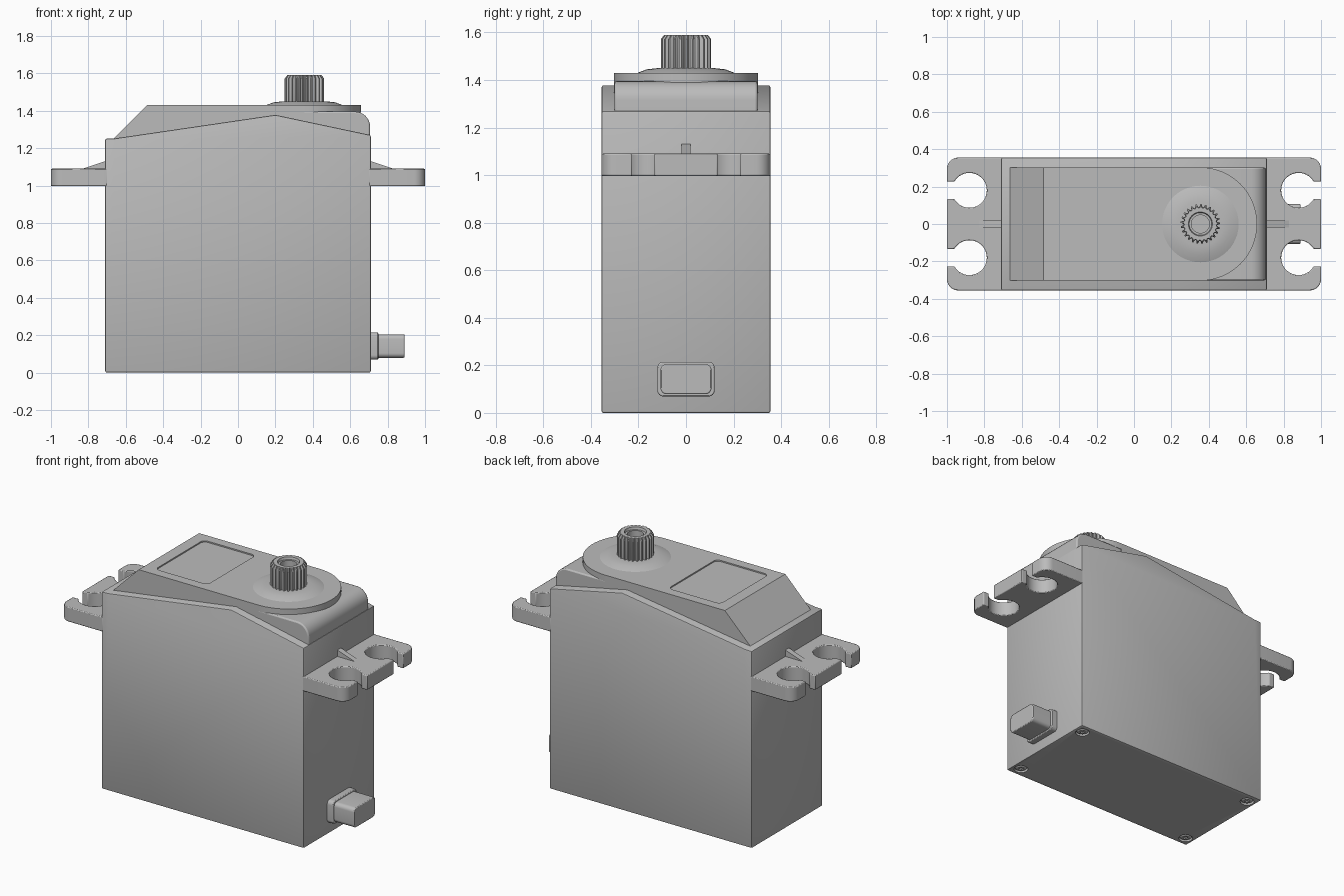
import bpy, bmesh
from math import sin, cos, pi, asin, radians

if "Cube" in bpy.data.objects:
    bpy.data.objects.remove(bpy.data.objects["Cube"], do_unlink=True)

GREY = (0.5, 0.5, 0.5, 1)
grey = bpy.data.materials.new("grey plastic")
grey.use_nodes = True
grey.diffuse_color = GREY
grey.node_tree.nodes["Principled BSDF"].inputs["Base Color"].default_value = GREY

HALF_W, COVER_W, SHAFT_X = 0.355, 0.303, 0.355


def finish(name, bm):
    bmesh.ops.recalc_face_normals(bm, faces=bm.faces)
    mesh = bpy.data.meshes.new(name)
    bm.to_mesh(mesh)
    bm.free()
    mesh.materials.append(grey)
    ob = bpy.data.objects.new(name, mesh)
    bpy.context.collection.objects.link(ob)
    return ob


def bevel(ob, width, segments=3):
    mod = ob.modifiers.new("bevel", "BEVEL")
    mod.width, mod.segments = width, segments
    mod.limit_method, mod.angle_limit = "ANGLE", radians(35)


def loft(name, rings):
    """Skin a list of equal-length point rings and cap both ends."""
    bm = bmesh.new()
    loops = [[bm.verts.new(p) for p in ring] for ring in rings]
    n = len(loops[0])
    for a, b in zip(loops, loops[1:]):
        for i in range(n):
            j = (i + 1) % n
            bm.faces.new((a[i], a[j], b[j], b[i]))
    bm.faces.new(loops[0])
    bm.faces.new(loops[-1])
    return finish(name, bm)


def prism(name, outline, axis, lo, hi):
    """Extrude a 2D outline along x, y or z."""
    place = {"x": lambda u, v, t: (t, u, v),
             "y": lambda u, v, t: (u, t, v),
             "z": lambda u, v, t: (u, v, t)}[axis]
    return loft(name, [[place(u, v, t) for u, v in outline] for t in (lo, hi)])


def arc(cx, cy, r, start, end, steps):
    return [(cx + r * cos(start + (end - start) * i / steps),
             cy + r * sin(start + (end - start) * i / steps)) for i in range(steps + 1)]


def rounded_rect(cx, cy, hx, hy, r):
    pts = []
    for k, (sx, sy) in enumerate(((1, 1), (-1, 1), (-1, -1), (1, -1))):
        pts += arc(cx + sx * (hx - r), cy + sy * (hy - r), r, k * pi / 2, (k + 1) * pi / 2, 6)
    return pts


def circle(cx, cy, r, n=32):
    return arc(cx, cy, r, 0, 2 * pi, n)[:-1]


def cut(ob, cutters):
    """Subtract the cutters, bake the result and drop the cutters."""
    for c in cutters:
        c.hide_render = True
        mod = ob.modifiers.new("cut", "BOOLEAN")
        mod.operation, mod.object, mod.solver = "DIFFERENCE", c, "EXACT"
    bpy.context.view_layer.update()
    graph = bpy.context.evaluated_depsgraph_get()
    mesh = bpy.data.meshes.new_from_object(ob.evaluated_get(graph))
    ob.modifiers.clear()
    ob.data = mesh
    for c in cutters:
        bpy.data.objects.remove(c, do_unlink=True)


# Main case with peaked side walls
case = prism("case", [(-0.71, 0), (0.71, 0), (0.71, 1.27), (0.2, 1.378), (-0.66, 1.252),
                      (-0.71, 1.25)], "y", -HALF_W, HALF_W)
bevel(case, 0.008, 2)
screw_spots = [(sx * 0.652, sy * 0.29) for sx in (-1, 1) for sy in (-1, 1)]
cut(case, [prism("screw_hole", circle(x, y, 0.042), "z", -0.05, 0.02) for x, y in screw_spots])

# Bottom screws with cross slots
for x, y in screw_spots:
    screw = loft("bottom_screw", [[(u, v, z) for u, v in circle(x, y, r)]
                                  for r, z in ((0.026, 0.003), (0.036, 0.009), (0.036, 0.025))])
    w, l = 0.005, 0.02
    cross = [(w, w), (w, l), (-w, l), (-w, w), (-l, w), (-l, -w),
             (-w, -w), (-w, -l), (w, -l), (w, -w), (l, -w), (l, w)]
    cut(screw, [prism("cross_cutter", [(x + u, y + v) for u, v in cross], "z", -0.05, 0.015)])

# Raised cover with a sloped end and a shallow label recess
cover = prism("top_cover", [(-0.665, 1.2), (-0.665, 1.25), (-0.485, 1.43),
                            (SHAFT_X, 1.43), (SHAFT_X, 1.2)], "y", -COVER_W, COVER_W)
cut(cover, [prism("label_cutter", rounded_rect(-0.228, 0, 0.183, 0.242, 0.03), "z", 1.422, 1.5)])

# Rounded shoulder below the output disc
shoulder = prism("shoulder", [(0.3, 1.2), (0.706, 1.2)]
                 + arc(0.626, 1.315, 0.08, 0, pi / 2, 8) + [(0.3, 1.395)],
                 "y", -COVER_W + 0.002, COVER_W - 0.002)
bevel(shoulder, 0.008, 2)
prism("output_disc", arc(SHAFT_X, 0, COVER_W, -pi / 2, pi / 2, 40), "z", 1.39, 1.43)

# Shallow collar around the shaft
loft("shaft_collar", [[(u, v, z) for u, v in circle(SHAFT_X, 0, r, 48)]
                      for r, z in ((0.21, 1.428), (0.165, 1.445), (0.12, 1.45))])

# Splined output shaft with a bored centre
TEETH = 25


def spline_ring(tip, root, z):
    pts = []
    for i in range(TEETH * 4):
        a = 2 * pi * i / (TEETH * 4)
        r = tip if i % 4 < 2 else root
        pts.append((SHAFT_X + r * cos(a), r * sin(a), z))
    return pts


loft("splined_shaft", [spline_ring(t, r, z) for t, r, z in (
    (0.106, 0.09, 1.44), (0.106, 0.09, 1.572), (0.092, 0.086, 1.59), (0.064, 0.064, 1.59),
    (0.06, 0.06, 1.575), (0.048, 0.048, 1.575), (0.048, 0.048, 1.46))])

# Mounting flanges with open screw holes
HOLE_R, SLOT = 0.093, 0.047
lip = asin(SLOT / HOLE_R)
outline = [(0.7, -HALF_W)] + arc(0.94, -HALF_W + 0.06, 0.06, -pi / 2, 0, 8)
for yc in (-0.18, 0.18):
    outline += [(1, yc - SLOT)] + arc(0.88, yc, HOLE_R, -lip, -2 * pi + lip, 36) + [(1, yc + SLOT)]
outline += arc(0.94, HALF_W - 0.06, 0.06, 0, pi / 2, 8) + [(0.7, HALF_W)]
flanges = prism("mounting_flanges", outline, "z", 0.997, 1.09)
bevel(flanges, 0.005, 2)

# Small ribs above the flanges
ribs = prism("flange_ribs", [(0.7, 1.08), (0.83, 1.08), (0.83, 1.09), (0.7, 1.134)],
             "y", -0.018, 0.018)
for ob in (flanges, ribs):
    ob.modifiers.new("mirror", "MIRROR")

# Cable grommet and strain relief
grommet = prism("cable_grommet", rounded_rect(0, 0.142, 0.12, 0.073, 0.025), "x", 0.7, 0.75)
relief = prism("cable_relief", rounded_rect(0, 0.142, 0.107, 0.063, 0.025), "x", 0.74, 0.89)
for ob in (grommet, relief):
    bevel(ob, 0.005, 2)

# Smooth shading with sharp edges kept
bpy.ops.object.select_all(action="DESELECT")
for ob in bpy.context.scene.objects:
    if ob.type == "MESH":
        ob.select_set(True)
        bpy.context.view_layer.objects.active = ob
bpy.ops.object.shade_smooth_by_angle(angle=radians(30))
